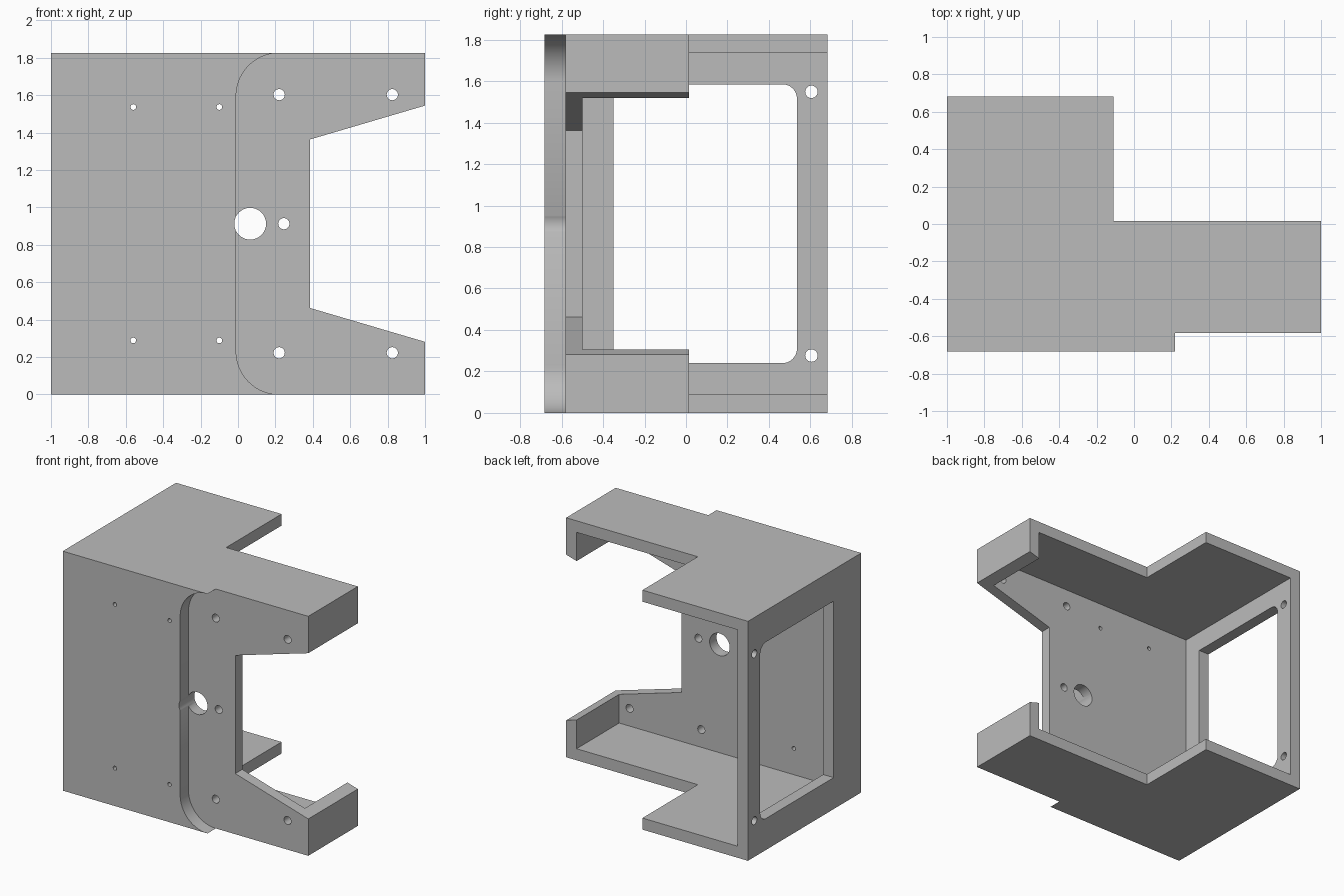
import bpy, bmesh
from math import sin, cos, pi
from mathutils import Vector

if "Cube" in bpy.data.objects:
    bpy.data.objects.remove(bpy.data.objects["Cube"], do_unlink=True)

HEIGHT = 1.825
MID = HEIGHT / 2
WALL = 0.088

grey = bpy.data.materials.new("plain grey")
grey.use_nodes = True
COLOUR = (0.5, 0.5, 0.5, 1)
grey.diffuse_color = COLOUR
grey.node_tree.nodes["Principled BSDF"].inputs["Base Color"].default_value = COLOUR


def prism(name, profile, axis, start, end):
    """Extrude a 2D profile along an axis; profile is (y,z), (x,z) or (x,y)."""
    def place(p, d):
        co = list(p)
        co.insert("xyz".index(axis), d)
        return co
    bm = bmesh.new()
    face = bm.faces.new([bm.verts.new(place(p, start)) for p in profile])
    new = bmesh.ops.extrude_face_region(bm, geom=[face])["geom"]
    shift = Vector(place((0, 0), end - start))
    bmesh.ops.translate(bm, vec=shift, verts=[v for v in new if isinstance(v, bmesh.types.BMVert)])
    bmesh.ops.recalc_face_normals(bm, faces=bm.faces)
    mesh = bpy.data.meshes.new(name)
    bm.to_mesh(mesh)
    bm.free()
    mesh.materials.append(grey)
    obj = bpy.data.objects.new(name, mesh)
    bpy.context.collection.objects.link(obj)
    return obj


def arc(cx, cy, r, a0, a1, steps=12):
    return [(cx + r * cos(a0 + (a1 - a0) * i / steps),
             cy + r * sin(a0 + (a1 - a0) * i / steps)) for i in range(steps + 1)]


def rect(a0, a1, b0, b1):
    return [(a0, b0), (a1, b0), (a1, b1), (a0, b1)]


def circle(a, b, r):
    return arc(a, b, r, 0, 2 * pi, 32)[:-1]


def mirrored(points):
    """Add the points reflected about mid height, in reverse order."""
    return points + [(a, HEIGHT - b) for a, b in reversed(points)]


# Bracket body: stepped plan outline, full height
body = prism("bracket_body", [(-1, -0.682), (0.22, -0.682), (0.22, -0.582), (1, -0.582),
             (1, 0.015), (-0.11, 0.015), (-0.11, 0.682), (-1, 0.682)], "z", 0, HEIGHT)

cutters = [
    # Hollow interior, open at the back
    prism("cavity_cutter", rect(-1 + WALL, 1 - WALL, WALL, HEIGHT - WALL), "y", -0.498, 1),
    # Tapered notch between the two arms
    prism("notch_cutter", mirrored([(1.2, 0.222), (0.385, 0.462)]), "y", -1, 1),
    # Recessed front face with rounded shoulders
    prism("recess_cutter", mirrored([(1.2, -0.1), (0.22, -0.1)]
          + arc(0.22, 0.23, 0.23, -pi / 2, -pi, 24)), "y", -1, -0.582),
    # Side window with rounded back corners
    prism("window_cutter", mirrored([(-0.35, 0.24)]
          + arc(0.465, 0.31, 0.07, -pi / 2, 0)), "x", -1.2, -0.8),
    # Large and small centre holes
    prism("shaft_hole_cutter", circle(0.065, MID, 0.085), "y", -1, -0.3),
    prism("pin_hole_cutter", circle(0.245, MID, 0.03), "y", -1, -0.3),
]

# Screw holes, above and below mid height
for side in (-1, 1):
    for x, offset, r in ((0.22, 0.69, 0.03), (0.825, 0.69, 0.03),
                         (-0.56, 0.624, 0.015), (-0.1, 0.624, 0.015)):
        cutters.append(prism("screw_hole_cutter", circle(x, MID + side * offset, r), "y", -1, -0.3))
    cutters.append(prism("side_hole_cutter", circle(0.605, MID + side * 0.636, 0.03), "x", -1.2, -0.8))

# Carve the body and discard the cutters
bpy.ops.object.select_all(action="DESELECT")
body.select_set(True)
bpy.context.view_layer.objects.active = body
for cutter in cutters:
    cutter.hide_render = True
    mod = body.modifiers.new(cutter.name, "BOOLEAN")
    mod.operation = "DIFFERENCE"
    mod.solver = "EXACT"
    mod.object = cutter
    bpy.ops.object.modifier_apply(modifier=mod.name)
    bpy.data.objects.remove(cutter, do_unlink=True)

bpy.ops.object.shade_smooth_by_angle(angle=pi / 6)
